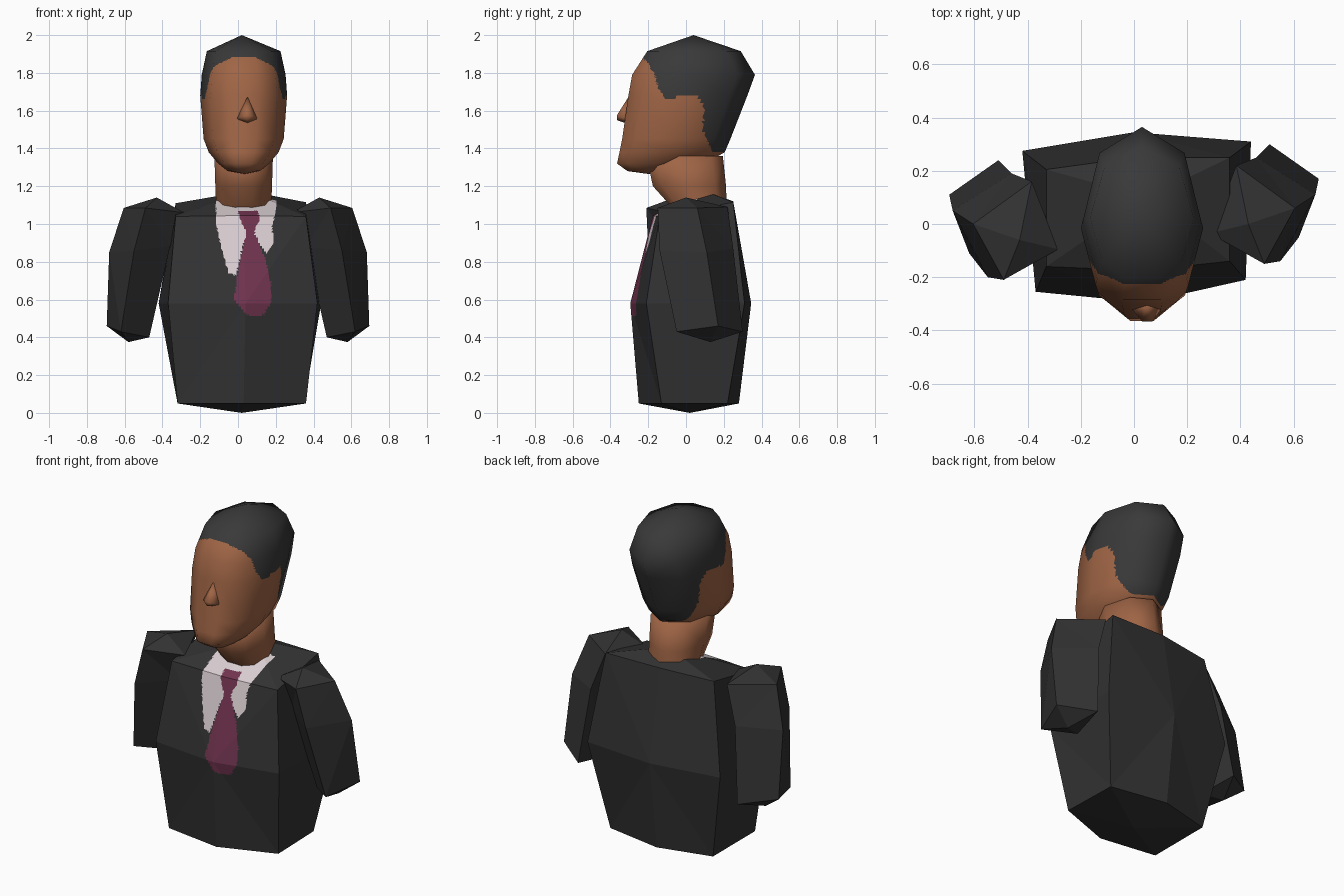
import bpy, bmesh
from mathutils import Vector
from mathutils.bvhtree import BVHTree
from mathutils.interpolate import poly_3d_calc

if "Cube" in bpy.data.objects:
    bpy.data.objects.remove(bpy.data.objects["Cube"])


def material(name, rgb):
    m = bpy.data.materials.new(name)
    m.diffuse_color = (*rgb, 1)
    m.use_nodes = True
    m.node_tree.nodes["Principled BSDF"].inputs["Base Color"].default_value = m.diffuse_color
    return m


SUIT = material("dark suit", (0.032, 0.032, 0.033))
HAIR = material("dark hair", (0.041, 0.041, 0.041))
SKIN = material("brown skin", (0.35, 0.13, 0.06))
SHIRT = material("pale shirt", (0.70, 0.62, 0.64))
TIE = material("plum tie", (0.165, 0.034, 0.078))


def inside(x, y, poly):
    """Point in polygon test."""
    hit = False
    for (x1, y1), (x2, y2) in zip(poly, poly[1:] + poly[:1]):
        if (y1 > y) != (y2 > y) and x < (x2 - x1) * (y - y1) / (y2 - y1) + x1:
            hit = not hit
    return hit


def loft(rings, low, high):
    """Skin rings of points and close both ends to a pole."""
    bm = bmesh.new()
    rows = [[bm.verts.new(p) for p in r] for r in rings]
    n = len(rows[0])
    for a, b in zip(rows, rows[1:]):
        for i in range(n):
            j = (i + 1) % n
            bm.faces.new((a[i], a[j], b[j], b[i]))
    for row, pole in ((rows[0], low), (rows[-1], high)):
        v = bm.verts.new(pole)
        for i in range(n):
            bm.faces.new((row[i], row[(i + 1) % n], v))
    bmesh.ops.triangulate(bm, faces=bm.faces[:])
    bmesh.ops.recalc_face_normals(bm, faces=bm.faces[:])
    return bm


def finish(name, bm, mats, smooth=False, rule=None):
    bm.normal_update()
    for f in bm.faces:
        f.smooth = smooth
        if rule:
            f.material_index = rule(f.calc_center_median())
    me = bpy.data.meshes.new(name)
    bm.to_mesh(me)
    bm.free()
    for m in mats:
        me.materials.append(m)
    ob = bpy.data.objects.new(name, me)
    bpy.context.collection.objects.link(ob)
    return ob


def split(bm, cuts):
    bmesh.ops.subdivide_edges(bm, edges=bm.edges[:], cuts=cuts, use_grid_fill=True)


# Torso: three six-sided rings, with shirt and tie as coloured faces
torso = loft([
    [(-.32, -.20, .05), (.03, -.25, .05), (.36, -.13, .05),
     (.35, .22, .05), (.0, .28, .05), (-.32, .20, .05)],
    [(-.37, -.255, .58), (.04, -.295, .58), (.42, -.21, .58),
     (.44, .31, .58), (.0, .345, .58), (-.42, .275, .58)],
    [(-.33, -.16, 1.04), (.03, -.175, 1.045), (.36, -.14, 1.04),
     (.36, .25, 1.115), (.0, .25, 1.12), (-.33, .205, 1.11)]],
    (.02, .02, 0), (.05, .10, 1.175))
split(torso, 31)

SHIRT_SHAPE = [(-.12, 1.3), (-.115, 1.0), (-.09, .88), (-.05, .74), (-.01, .73), (.03, .90),
               (.10, .92), (.15, .845), (.19, .90), (.18, .98), (.205, 1.1), (.205, 1.3)]
TIE_SHAPE = [(.0, 1.07), (.105, 1.07), (.115, 1.03), (.085, .96), (.15, .80), (.175, .68),
             (.175, .58), (.14, .525), (.09, .508), (.03, .53), (-.02, .60), (.0, .75),
             (.045, .96), (.01, 1.03)]


def torso_colour(c):
    if c.y < -.1 and inside(c.x, c.z, TIE_SHAPE):
        return 2
    return 1 if c.y < .06 and inside(c.x, c.z, SHIRT_SHAPE) else 0


finish("torso", torso, [SUIT, SHIRT, TIE], rule=torso_colour)

# Arms: four-sided sleeves; the left one is mirrored and sits further forward
ARM = [[(.47, .08, .40), (.62, -.05, .43), (.695, .17, .46), (.51, .30, .43)],
       [(.36, .0, .88), (.55, -.14, .86), (.682, .11, .85), (.46, .25, .87)],
       [(.285, -.035, 1.06), (.49, -.15, 1.085), (.605, .06, 1.085), (.385, .22, 1.09)]]
for name, s, dy in (("right_arm", 1, 0), ("left_arm", -1, -.06)):
    place = lambda p: (s * p[0], p[1] + dy, p[2])
    bm = loft([[place(p) for p in r] for r in ARM],
              place((.58, .13, .375)), place((.43, .0, 1.14)))
    finish(name, bm, [SUIT])


# Head and neck sections: height, front, back, half width
HALF = [(.32, 0), (.76, .12), (1, .46), (.72, .85)]
PROFILE = HALF + [(0, 1)] + [(-w, t) for w, t in reversed(HALF)]


def section(z, front, back, w, cx=.03):
    return [(cx + u * w, front + t * (back - front), z) for u, t in PROFILE]


head = loft([section(*r) for r in [
    (1.28, -.31, -.08, .085),
    (1.32, -.365, .10, .135),
    (1.38, -.352, .205, .185),
    (1.45, -.338, .235, .212),
    (1.68, -.305, .325, .23),
    (1.79, -.285, .365, .222),
    (1.915, -.205, .29, .195)]],
    (.035, -.2, 1.265), (.02, .04, 2.0))

# Smooth normals are kept from the coarse head while it is split for the hairline
head.normal_update()
tree = BVHTree.FromBMesh(head)
coarse = [[(v.co.copy(), v.normal.copy()) for v in f.verts] for f in head.faces]
split(head, 11)
normals = []
for v in head.verts:
    loc, _, i, _ = tree.find_nearest(v.co)
    weights = poly_3d_calc([c for c, _ in coarse[i]], loc)
    normals.append(sum((n * k for (_, n), k in zip(coarse[i], weights)), Vector()).normalized())

HAIRLINE = [(-.4, 1.885), (-.23, 1.885), (-.20, 1.85), (-.165, 1.79), (-.15, 1.72),
            (-.095, 1.65), (-.03, 1.68), (.06, 1.68), (.095, 1.63), (.09, 1.50),
            (.14, 1.38), (.5, 1.37), (.5, 2.1), (-.4, 2.1)]
ob = finish("head", head, [SKIN, HAIR], True,
            lambda c: int(inside(c.y, c.z, HAIRLINE)))
ob.data.normals_split_custom_set_from_vertices(normals)

# Neck
neck = loft([section(1.05, -.06, .215, .145), section(1.10, -.085, .215, .146),
             section(1.20, -.175, .212, .15), section(1.36, -.21, .195, .155)],
            (.03, .08, 1.05), (.03, .0, 1.37))
finish("neck", neck, [SKIN], True)

# Nose: a small wedge
nose = bmesh.new()
for p in [(.05, -.30, 1.68), (-.015, -.31, 1.555), (.11, -.31, 1.555), (.05, -.31, 1.53),
          (.03, -.366, 1.575), (.07, -.366, 1.575), (.05, -.366, 1.55), (.05, -.26, 1.58)]:
    nose.verts.new(p)
bmesh.ops.convex_hull(nose, input=nose.verts[:])
bmesh.ops.recalc_face_normals(nose, faces=nose.faces[:])
finish("nose", nose, [SKIN], True)
